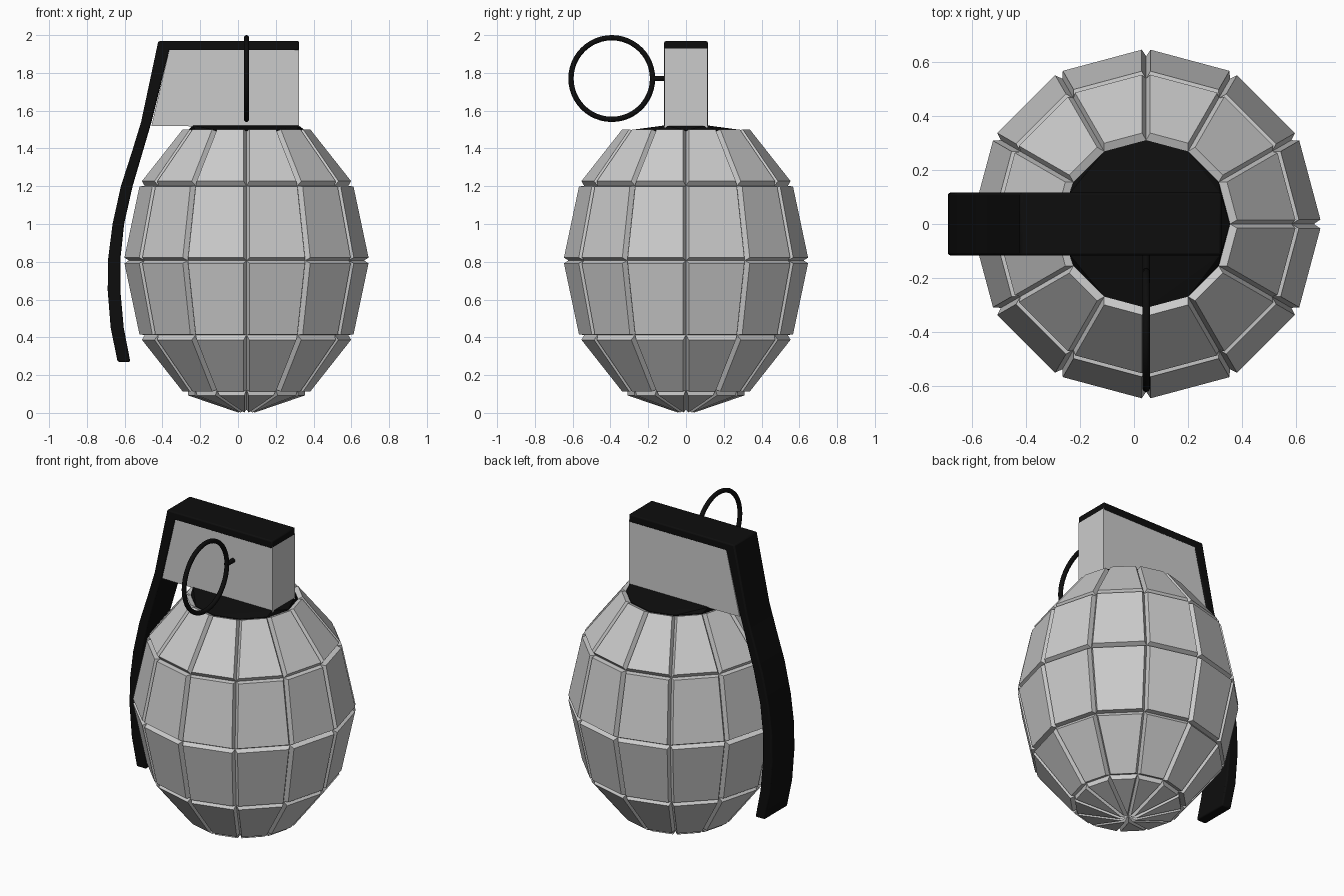
import bpy, bmesh, math
from mathutils import Matrix, Vector

if "Cube" in bpy.data.objects:
    bpy.data.objects.remove(bpy.data.objects["Cube"])

CX = 0.045  # body axis


def material(name, v):
    m = bpy.data.materials.new(name)
    m.diffuse_color = (v, v, v, 1)
    m.use_nodes = True
    m.node_tree.nodes["Principled BSDF"].inputs["Base Color"].default_value = m.diffuse_color
    return m


grey = material("grey metal", 0.6)
black = material("black metal", 0.004)


def finish(name, bm, mat, smooth=None):
    bmesh.ops.recalc_face_normals(bm, faces=bm.faces)
    me = bpy.data.meshes.new(name)
    bm.to_mesh(me)
    bm.free()
    me.materials.append(mat)
    if smooth:
        me.shade_smooth()
        me.set_sharp_from_angle(angle=math.radians(smooth))
    ob = bpy.data.objects.new(name, me)
    bpy.context.collection.objects.link(ob)
    return ob


def extrude_outline(name, pts, half, mat, smooth=None, bevel=0):
    """Extrude an (x, z) outline symmetrically along y."""
    bm = bmesh.new()
    face = bm.faces.new([bm.verts.new((x, -half, z)) for x, z in pts])
    ext = bmesh.ops.extrude_face_region(bm, geom=[face])["geom"]
    bmesh.ops.translate(bm, vec=(0, 2 * half, 0),
                        verts=[g for g in ext if isinstance(g, bmesh.types.BMVert)])
    ob = finish(name, bm, mat, smooth)
    if bevel:
        mod = ob.modifiers.new("edge", "BEVEL")
        mod.width = bevel
        mod.segments = 2
        mod.limit_method = "ANGLE"
        mod.angle_limit = math.radians(40)
    return ob


# Body: coarse sphere, open at the top, each face raised as a panel
R, H, CZ = 0.622, 0.789, 0.807
bm = bmesh.new()
bmesh.ops.create_uvsphere(bm, u_segments=12, v_segments=6, radius=1)
bmesh.ops.delete(bm, geom=[v for v in bm.verts if v.co.z > 0.95], context="VERTS")
bmesh.ops.transform(bm, verts=bm.verts,
                    matrix=Matrix.Translation((CX, 0, CZ)) @ Matrix.Diagonal((R, R, H, 1)))
bmesh.ops.recalc_face_normals(bm, faces=bm.faces)
bmesh.ops.inset_individual(bm, faces=bm.faces[:], thickness=0.009, depth=0.03,
                           use_even_offset=True)
finish("body", bm, grey)

# Collar: twelve-sided ring drawn up to the rectangular fuze base
bm = bmesh.new()
ring_z = CZ + H * math.cos(math.pi / 6)
for i in range(12):
    a = i * math.pi / 6
    for z in (ring_z - 0.01, ring_z + 0.005):
        bm.verts.new((CX + R / 2 * math.cos(a), R / 2 * math.sin(a), z))
for x in (-0.24, 0.32):
    for y in (-0.112, 0.112):
        bm.verts.new((x, y, 1.522))
bmesh.ops.convex_hull(bm, input=bm.verts[:])
finish("collar", bm, black)

# Fuze block
extrude_outline("fuze_block", [(-0.458, 1.52), (0.324, 1.51), (0.324, 1.93), (-0.362, 1.93)],
                0.113, grey)

# Safety lever: top plate continuing into a curved handle
outer = [(0.324, 1.968), (-0.422, 1.968), (-0.513, 1.54), (-0.562, 1.38), (-0.62, 1.2),
         (-0.664, 1.0), (-0.687, 0.82), (-0.69, 0.65), (-0.674, 0.45), (-0.637, 0.27)]
inner = [(-0.57, 0.27), (-0.605, 0.45), (-0.623, 0.65), (-0.622, 0.82), (-0.603, 1.0),
         (-0.558, 1.2), (-0.505, 1.38), (-0.458, 1.54), (-0.364, 1.918), (0.324, 1.918)]
extrude_outline("safety_lever", outer + inner, 0.116, black, 30, 0.008)

# Pin and pull ring
bm = bmesh.new()
bmesh.ops.create_cone(bm, cap_ends=True, segments=16, radius1=0.014, radius2=0.014, depth=0.12,
                      matrix=Matrix.Translation((CX, -0.125, 1.77)) @ Matrix.Rotation(math.pi / 2, 4, "X"))
finish("pin", bm, black, 40)

bpy.ops.mesh.primitive_torus_add(location=(CX, -0.393, 1.77), rotation=(0, math.pi / 2, 0),
                                 major_radius=0.216, minor_radius=0.014,
                                 major_segments=48, minor_segments=12)
ring = bpy.context.object
ring.name = "pull_ring"
ring.data.materials.append(black)
ring.data.shade_smooth()
